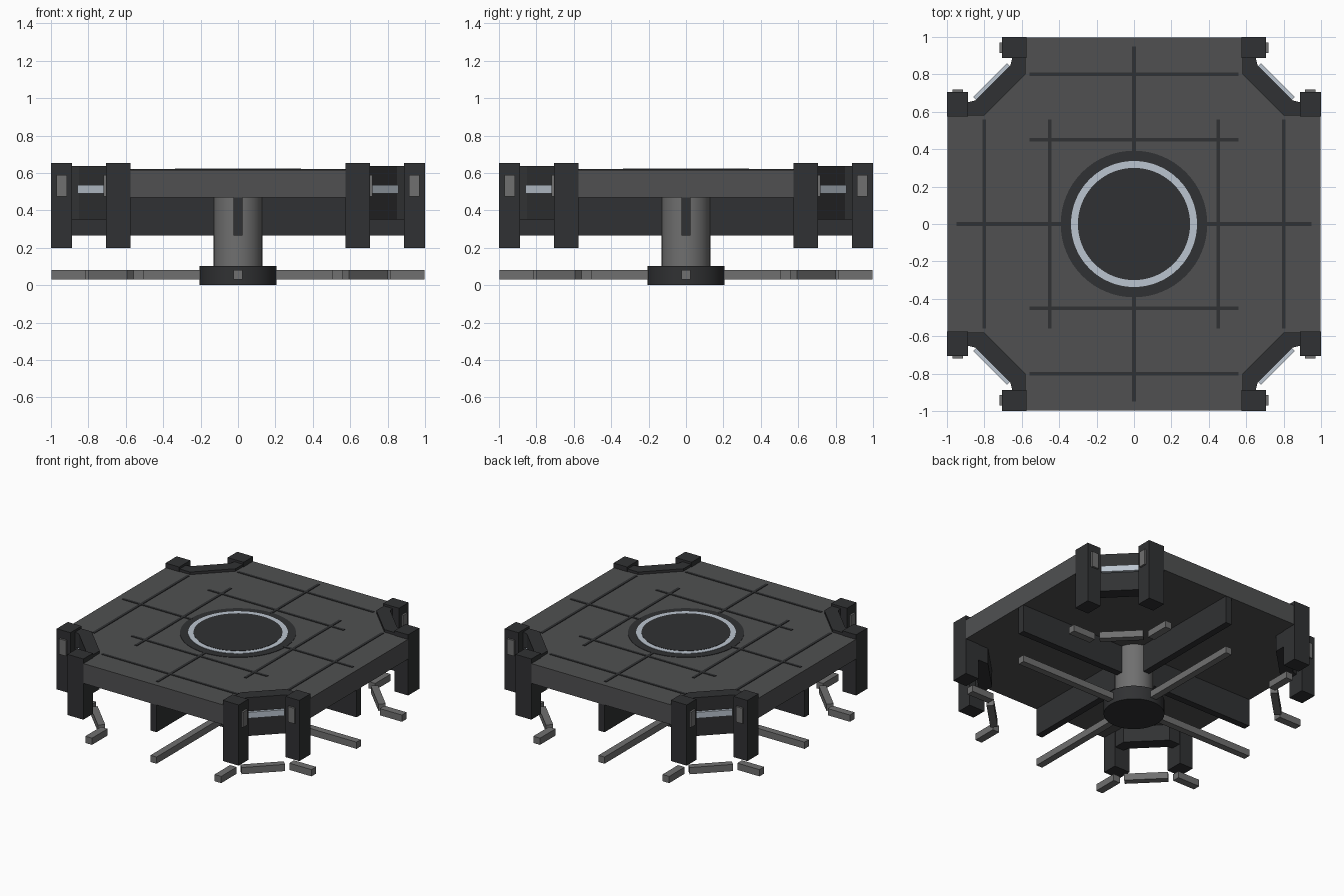
import bpy, bmesh, math
from mathutils import Matrix, Vector

if "Cube" in bpy.data.objects:
    bpy.data.objects.remove(bpy.data.objects["Cube"])


def material(name, rgb):
    m = bpy.data.materials.new(name)
    m.diffuse_color = (*rgb, 1)
    m.use_nodes = True
    m.node_tree.nodes["Principled BSDF"].inputs["Base Color"].default_value = m.diffuse_color
    return m


DARK = material("dark_metal", (0.03, 0.031, 0.033))
PLATE = material("plate_grey", (0.08, 0.081, 0.083))
GREY = material("strut_grey", (0.16, 0.16, 0.16))
LIGHT = material("pale_light", (0.5, 0.56, 0.63))


def prism(name, pts, z0, z1, mat, turn=0, holes=None):
    """Extrude a flat outline between two heights, then turn it about z."""
    bm = bmesh.new()
    face = bm.faces.new([bm.verts.new((x, y, z0)) for x, y in pts])
    new = bmesh.ops.extrude_face_region(bm, geom=[face])["geom"]
    bmesh.ops.translate(bm, vec=(0, 0, z1 - z0),
                        verts=[v for v in new if isinstance(v, bmesh.types.BMVert)])
    bmesh.ops.rotate(bm, verts=bm.verts, cent=(0, 0, 0), matrix=Matrix.Rotation(turn, 3, 'Z'))
    bmesh.ops.recalc_face_normals(bm, faces=bm.faces)
    me = bpy.data.meshes.new(name)
    bm.to_mesh(me)
    bm.free()
    me.materials.append(mat)
    ob = bpy.data.objects.new(name, me)
    bpy.context.collection.objects.link(ob)
    return ob


def box(name, x0, x1, y0, y1, z0, z1, mat, turn=0):
    return prism(name, [(x0, y0), (x1, y0), (x1, y1), (x0, y1)], z0, z1, mat, turn)


def bar(name, a, b, width, z0, z1, mat, turn=0):
    """Straight bar between two plan points."""
    a, b = Vector(a), Vector(b)
    d = (b - a).normalized() * width / 2
    n = Vector((-d.y, d.x))
    return prism(name, [a - n, b - n, b + n, a + n], z0, z1, mat, turn)


def disc(name, r, z0, z1, mat):
    pts = [(r * math.cos(i * math.tau / 64), r * math.sin(i * math.tau / 64)) for i in range(64)]
    ob = prism(name, pts, z0, z1, mat)
    bpy.ops.object.select_all(action='DESELECT')
    bpy.context.view_layer.objects.active = ob
    ob.select_set(True)
    bpy.ops.object.shade_smooth_by_angle(angle=math.radians(35))
    return ob


# deck plate with notched corners
outline = []
for k in range(4):
    c, s = round(math.cos(k * math.pi / 2)), round(math.sin(k * math.pi / 2))
    for x, y in [(0.998, 0.59), (0.81, 0.59), (0.59, 0.81), (0.59, 0.998)]:
        outline.append((c * x - s * y, s * x + c * y))
prism("deck_plate", outline, 0.47, 0.617, PLATE)

# centre pad and light ring
disc("centre_pad", 0.392, 0.60, 0.620, DARK)
disc("light_ring", 0.337, 0.60, 0.623, LIGHT)
disc("centre_disc", 0.300, 0.60, 0.625, DARK)

# column and foot
disc("column", 0.13, 0.09, 0.475, GREY)
disc("foot_disc", 0.205, 0.0, 0.102, DARK)

for k in range(4):
    t = k * math.pi / 2
    # deck seams
    box("axis_seam", 0.38, 0.95, -0.01, 0.01, 0.60, 0.621, DARK, t)
    for x in (0.45, 0.80):
        box("cross_seam", x - 0.01, x + 0.01, -0.56, 0.56, 0.60, 0.621, DARK, t)
    # under-deck rib and floor arm
    box("deck_rib", 0.0, 0.995, -0.025, 0.025, 0.265, 0.472, DARK, t)
    box("floor_arm", 0.1, 0.995, -0.025, 0.025, 0.03, 0.08, GREY, t)

    # corner posts with side lamps and edge trim
    box("corner_post", 0.575, 0.706, 0.887, 1.0, 0.20, 0.652, DARK, t)
    box("corner_post", 0.887, 1.0, 0.575, 0.706, 0.20, 0.652, DARK, t)
    box("post_lamp", 0.70, 0.72, 0.915, 0.97, 0.475, 0.59, GREY, t)
    box("post_lamp", 0.915, 0.97, 0.70, 0.72, 0.475, 0.59, GREY, t)

    # slanted wall between posts, with light strip
    wall = [(0.58, 0.89), (0.58, 0.80), (0.80, 0.58), (0.89, 0.58), (0.89, 0.65),
            (0.85, 0.66), (0.66, 0.85), (0.65, 0.89)]
    prism("corner_wall", wall, 0.35, 0.636, DARK, t)
    bar("corner_light", (0.67, 0.85), (0.85, 0.67), 0.025, 0.49, 0.535, LIGHT, t)

    # floor bumper segments
    bar("bumper_middle", (0.575, 0.785), (0.785, 0.575), 0.05, 0.03, 0.08, GREY, t)
    box("bumper_side", 0.505, 0.56, 0.815, 0.998, 0.03, 0.08, GREY, t)
    box("bumper_side", 0.815, 0.998, 0.505, 0.56, 0.03, 0.08, GREY, t)
